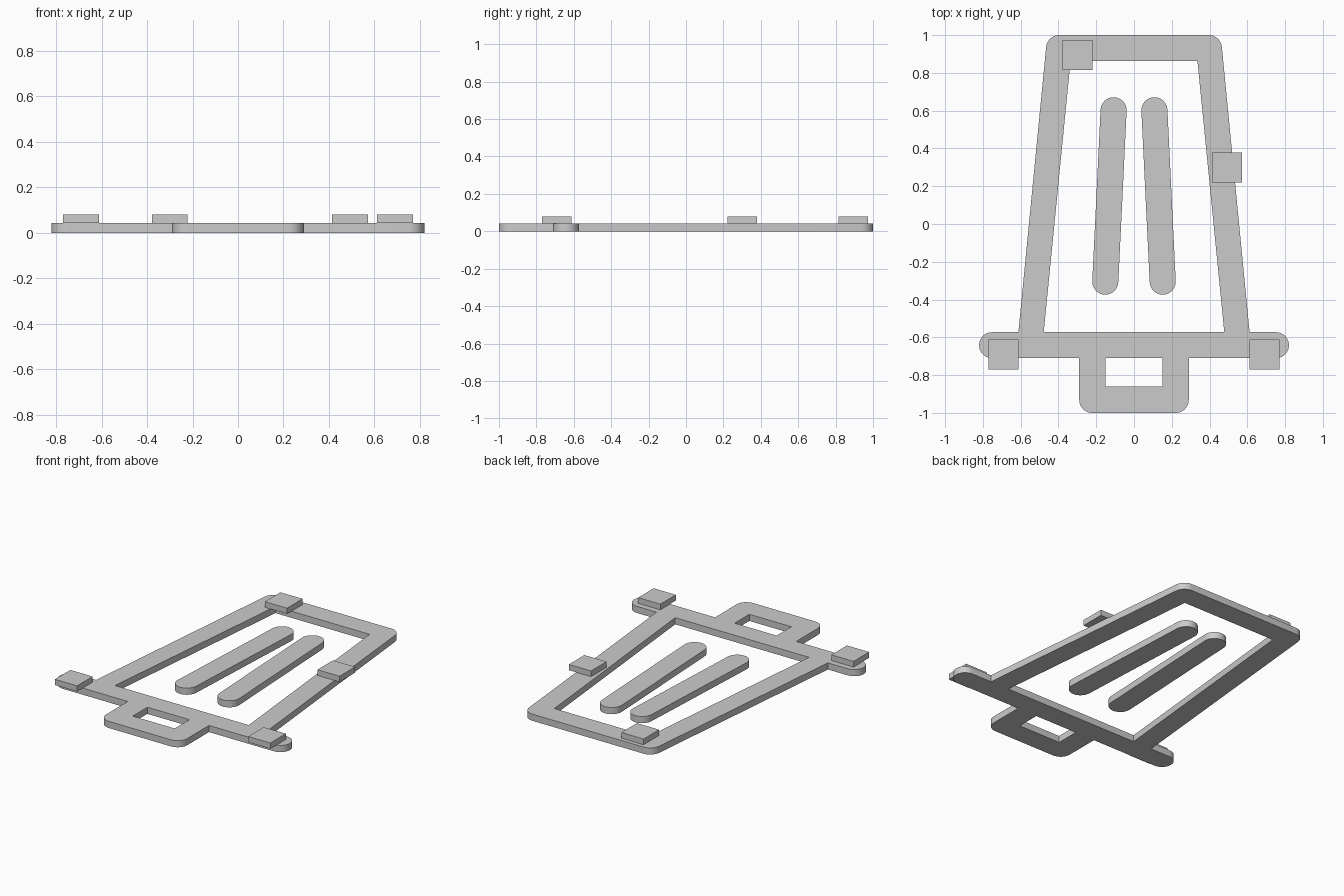
import bpy, bmesh, math
from mathutils import Vector

THICK = 0.043   # thickness of the flat outline
ROUND = 0.069   # corner and stroke radius

cube = bpy.data.objects.get("Cube")
if cube:
    bpy.data.objects.remove(cube, do_unlink=True)

grey = bpy.data.materials.new("plain_grey")
grey.use_nodes = True
grey.diffuse_color = (0.6, 0.6, 0.6, 1)
grey.node_tree.nodes["Principled BSDF"].inputs["Base Color"].default_value = (0.6, 0.6, 0.6, 1)


def rounded(corners, steps=10):
    """Closed outline from (x, y, radius) corners, with arcs at the rounded ones."""
    out = []
    for i, (x, y, r) in enumerate(corners):
        p = Vector((x, y))
        if r == 0:
            out.append(p)
            continue
        a = (Vector(corners[i - 1][:2]) - p).normalized()
        b = (Vector(corners[(i + 1) % len(corners)][:2]) - p).normalized()
        half = a.angle(b) / 2
        centre = p + (a + b).normalized() * (r / math.sin(half))
        start = p + a * (r / math.tan(half)) - centre
        end = p + b * (r / math.tan(half)) - centre
        sweep = math.atan2(start.x * end.y - start.y * end.x, start.dot(end))
        for k in range(steps + 1):
            t = sweep * k / steps
            c, s = math.cos(t), math.sin(t)
            out.append(centre + Vector((start.x * c - start.y * s, start.x * s + start.y * c)))
    return out


def mirrored(half):
    """Complete a right-hand outline with its mirror image."""
    return half + [(-x, y, r) for x, y, r in reversed(half)]


def plate(name, outlines):
    """Flat filled plate; inner outlines become holes."""
    curve = bpy.data.curves.new(name, 'CURVE')
    curve.dimensions = '2D'
    curve.fill_mode = 'BOTH'
    curve.extrude = THICK / 2
    for pts in outlines:
        spline = curve.splines.new('POLY')
        spline.points.add(len(pts) - 1)
        for sp, p in zip(spline.points, pts):
            sp.co = (p.x, p.y, 0, 1)
        spline.use_cyclic_u = True
    temp = bpy.data.objects.new(name + "_curve", curve)
    bpy.context.collection.objects.link(temp)
    graph = bpy.context.evaluated_depsgraph_get()
    mesh = bpy.data.meshes.new_from_object(temp.evaluated_get(graph))
    bpy.data.objects.remove(temp, do_unlink=True)
    bm = bmesh.new()
    bm.from_mesh(mesh)
    bmesh.ops.remove_doubles(bm, verts=bm.verts, dist=0.0002)
    bmesh.ops.translate(bm, verts=bm.verts, vec=(0, 0, THICK / 2))
    bmesh.ops.recalc_face_normals(bm, faces=bm.faces)
    bm.to_mesh(mesh)
    bm.free()
    finish(name, mesh, True)


def finish(name, mesh, smooth=False):
    mesh.materials.clear()
    mesh.materials.append(grey)
    obj = bpy.data.objects.new(name, mesh)
    bpy.context.collection.objects.link(obj)
    if smooth:
        bpy.ops.object.select_all(action='DESELECT')
        obj.select_set(True)
        bpy.context.view_layer.objects.active = obj
        bpy.ops.object.shade_smooth_by_angle(angle=math.radians(30))
    return obj


# Bin outline: handle, lid bar and tapered body, with two openings
bin_outer = mirrored([
    (0.29, -1.0, ROUND), (0.29, -0.71, 0),
    (0.82, -0.71, 0.068), (0.82, -0.573, 0.068),
    (0.612, -0.573, 0), (0.459, 1.0, ROUND)])
body_opening = mirrored([(0.478, -0.573, 0), (0.336, 0.862, 0)])
handle_opening = mirrored([(0.15, -0.86, 0), (0.15, -0.71, 0)])
plate("bin_frame", [rounded(bin_outer), rounded(body_opening), rounded(handle_opening)])

# Two slanted ribs with round ends
for side, label in ((1, "left"), (-1, "right")):
    top, low = Vector((0.108 * side, 0.602)), Vector((0.152 * side, -0.305))
    angle = math.atan2(*(top - low).yx)
    pts = []
    for end, turn in ((top, -math.pi / 2), (low, math.pi / 2)):
        for k in range(21):
            t = angle + turn + math.pi * k / 20
            pts.append(end + ROUND * Vector((math.cos(t), math.sin(t))))
    plate("rib_" + label, [pts])

# Square pads resting on the frame
PAD, PAD_TOP = 0.158, 0.08
for name, x, y in (("pad_lid_left", 0.69, -0.69), ("pad_lid_right", -0.69, -0.69),
                   ("pad_side", 0.492, 0.3), ("pad_corner", -0.3, 0.895)):
    bm = bmesh.new()
    bmesh.ops.create_cube(bm, size=1)
    bmesh.ops.scale(bm, verts=bm.verts, vec=(PAD, PAD, PAD_TOP - THICK))
    bmesh.ops.translate(bm, verts=bm.verts, vec=(x, y, (PAD_TOP + THICK) / 2))
    mesh = bpy.data.meshes.new(name)
    bm.to_mesh(mesh)
    bm.free()
    finish(name, mesh)
